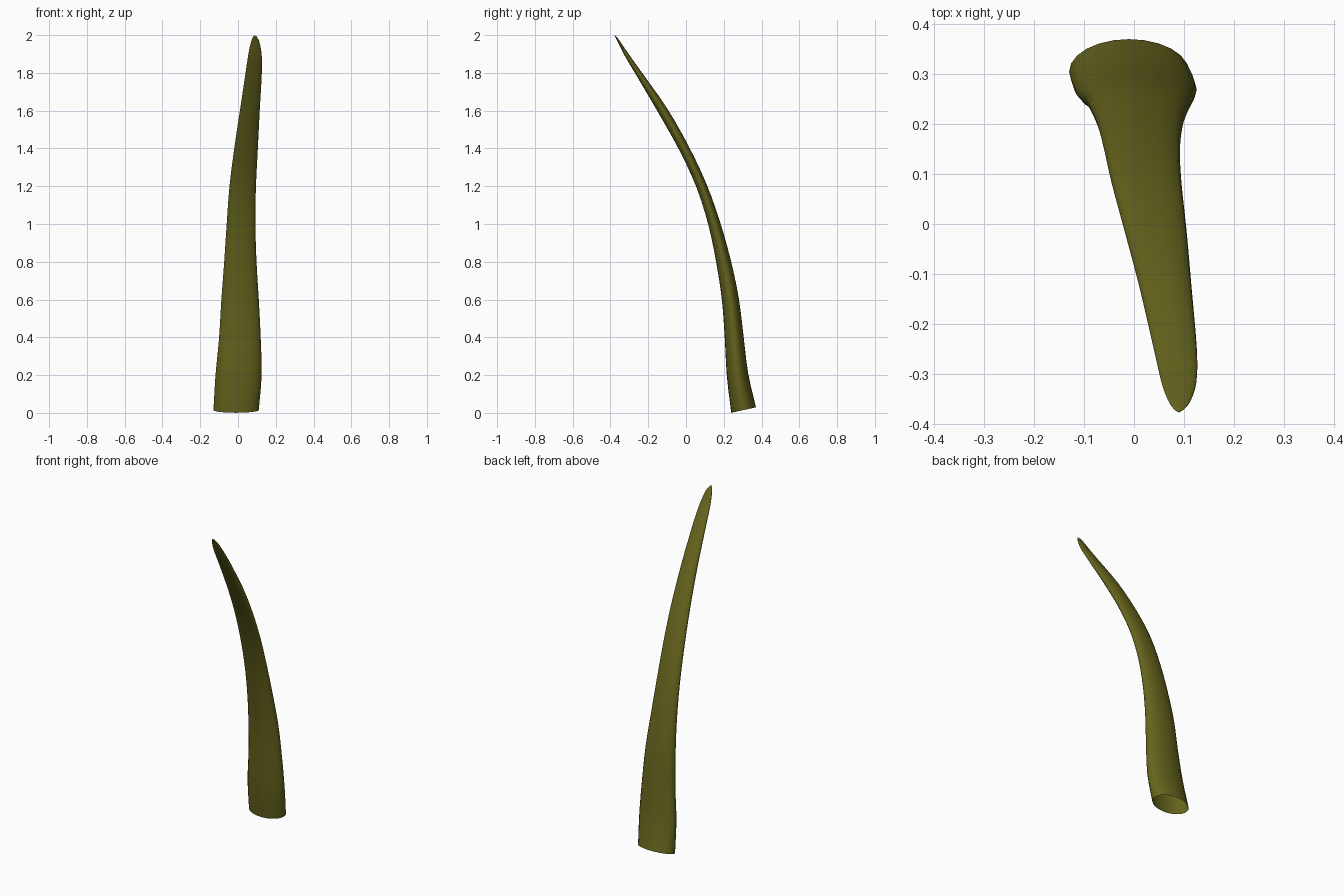
import bpy, bmesh, math
from mathutils import Vector

if "Cube" in bpy.data.objects:
    bpy.data.objects.remove(bpy.data.objects["Cube"])

# Stations along the horn: centre x, y, z, half width, half thickness
STATIONS = [
    (-.010, .305, .015, .120, .067), (.003, .273, .20, .122, .057),
    (.010, .255, .40, .110, .050), (.011, .235, .60, .099, .045),
    (.0125, .199, .80, .0855, .039), (.016, .150, 1.0, .076, .032),
    (.025, .083, 1.2, .070, .028), (.0425, -.010, 1.4, .0625, .027),
    (.0625, -.123, 1.6, .0525, .026), (.083, -.252, 1.8, .043, .016),
    (.090, -.317, 1.9, .035, .011), (.091, -.355, 1.965, .022, .006),
    (.090, -.372, 1.992, .009, .003),
]
SIDES, STEPS = 24, 3


def catmull(a, b, c, d, t):
    return 0.5 * (2*b + (c - a)*t + (2*a - 5*b + 4*c - d)*t*t + (3*b - a - 3*c + d)*t**3)


# Smooth the stations
pts = [Vector(s) for s in STATIONS]
ext = [2*pts[0] - pts[1]] + pts + [2*pts[-1] - pts[-2]]
path = [catmull(*ext[i:i + 4], k / STEPS) for i in range(len(pts) - 1) for k in range(STEPS)]
path.append(pts[-1])

# Loft oval rings square to the path in the side plane, leaving the base open
bm = bmesh.new()
rings = []
for i, p in enumerate(path):
    a, b = path[max(i - 1, 0)], path[min(i + 1, len(path) - 1)]
    tan = Vector((0, b[1] - a[1], b[2] - a[2])).normalized()
    if i == 0:
        tan = Vector((0, -.22, 1)).normalized()
    across = Vector((0, tan.z, -tan.y))
    ring = []
    for k in range(SIDES):
        ang = math.tau * k / SIDES
        co = Vector(p[:3]) + Vector((p[3] * math.cos(ang), 0, 0)) + across * (p[4] * math.sin(ang))
        ring.append(bm.verts.new(co))
    rings.append(ring)
for r, s in zip(rings, rings[1:]):
    for k in range(SIDES):
        n = (k + 1) % SIDES
        bm.faces.new((r[k], r[n], s[n], s[k]))

# Closed tip
tip = bm.verts.new((.090, -.378, 2.0))
for k in range(SIDES):
    bm.faces.new((rings[-1][k], rings[-1][(k + 1) % SIDES], tip))
for f in bm.faces:
    f.smooth = True

mesh = bpy.data.meshes.new("curved_horn")
bm.to_mesh(mesh)
bm.free()
horn = bpy.data.objects.new("curved_horn", mesh)
bpy.context.collection.objects.link(horn)

mat = bpy.data.materials.new("olive")
mat.diffuse_color = (.13, .125, .012, 1)
mat.use_nodes = True
mat.node_tree.nodes["Principled BSDF"].inputs["Base Color"].default_value = mat.diffuse_color
mesh.materials.append(mat)
